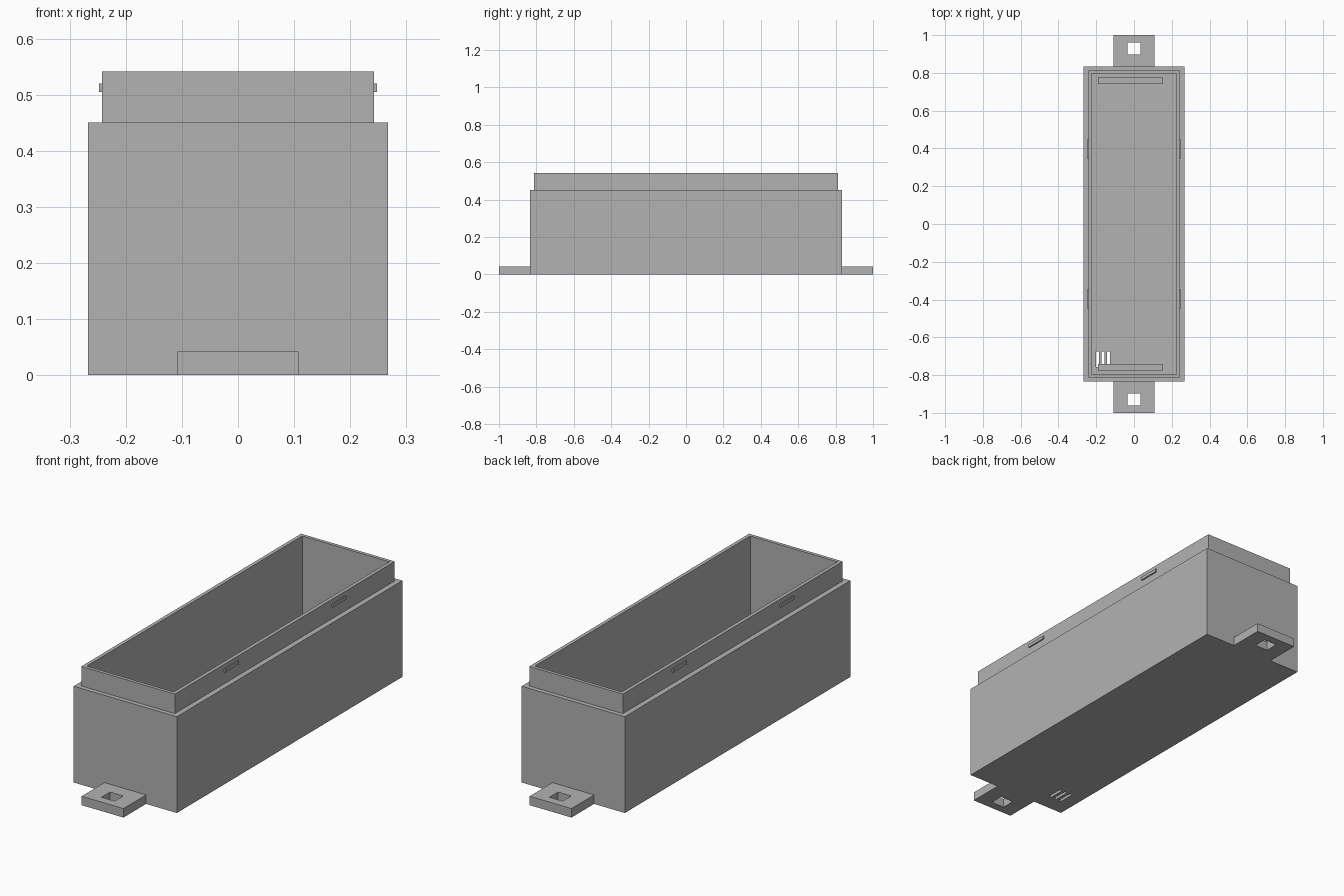
import bpy
import bmesh

if "Cube" in bpy.data.objects:
    bpy.data.objects.remove(bpy.data.objects["Cube"], do_unlink=True)

# Single grey plastic
GREY = (0.448, 0.448, 0.448, 1)
plastic = bpy.data.materials.new("grey_plastic")
plastic.use_nodes = True
plastic.diffuse_color = GREY
plastic.node_tree.nodes["Principled BSDF"].inputs["Base Color"].default_value = GREY

FLOOR = 0.042
BODY_X, BODY_Y, BODY_Z = 0.267, 0.833, 0.45
LIP_X, LIP_Y, LIP_Z = 0.242, 0.812, 0.541
CAV_X, CAV_Y = 0.225, 0.796


def loft(name, rings, closed=False):
    """Join rectangles (x0, x1, y0, y1, z); cap the ends or close the loop."""
    bm = bmesh.new()
    loops = []
    for x0, x1, y0, y1, z in rings:
        corners = ((x0, y0), (x1, y0), (x1, y1), (x0, y1))
        loops.append([bm.verts.new((x, y, z)) for x, y in corners])
    pairs = list(zip(loops, loops[1:]))
    if closed:
        pairs.append((loops[-1], loops[0]))
    else:
        bm.faces.new(loops[0])
        bm.faces.new(loops[-1])
    for a, b in pairs:
        for i in range(4):
            j = (i + 1) % 4
            bm.faces.new((a[i], a[j], b[j], b[i]))
    bmesh.ops.recalc_face_normals(bm, faces=bm.faces)
    mesh = bpy.data.meshes.new(name)
    bm.to_mesh(mesh)
    bm.free()
    mesh.materials.append(plastic)
    obj = bpy.data.objects.new(name, mesh)
    bpy.context.collection.objects.link(obj)
    return obj


def box(name, x0, x1, y0, y1, z0, z1):
    return loft(name, [(x0, x1, y0, y1, z0), (x0, x1, y0, y1, z1)])


def centred(x, y, z):
    return (-x, x, -y, y, z)


# Open case: outer wall, step, raised lip, then down to the inner floor
case = loft("case", [
    centred(BODY_X, BODY_Y, 0),
    centred(BODY_X, BODY_Y, BODY_Z),
    centred(LIP_X, LIP_Y, BODY_Z),
    centred(LIP_X, LIP_Y, LIP_Z),
    centred(CAV_X, CAV_Y, LIP_Z),
    centred(CAV_X, CAV_Y, FLOOR),
])

# Three vent slots through the floor
for i in range(3):
    x = -0.193 + i * 0.029
    cutter = box("slot_cutter", x - 0.0075, x + 0.0075, -0.757, -0.675, -0.02, FLOOR + 0.03)
    cutter.hide_render = True
    mod = case.modifiers.new("vent_slot", "BOOLEAN")
    mod.operation = "DIFFERENCE"
    mod.solver = "EXACT"
    mod.object = cutter
    bpy.context.view_layer.objects.active = case
    bpy.ops.object.modifier_apply(modifier=mod.name)
    bpy.data.objects.remove(cutter, do_unlink=True)

for side, s in (("front", -1), ("back", 1)):
    # Mounting tab with a square screw hole
    ya, yb = sorted((s * BODY_Y, s * 1.0))
    ha, hb = sorted((s * 0.897, s * 0.96))
    outer = (-0.108, 0.108, ya, yb)
    hole = (-0.034, 0.034, ha, hb)
    loft(side + "_mounting_tab",
         [outer + (0,), outer + (FLOOR,), hole + (FLOOR,), hole + (0,)], closed=True)

    # Support rib standing on the floor
    ra, rb = sorted((s * 0.741, s * 0.775))
    box(side + "_support_rib", -0.19, 0.154, ra, rb, FLOOR, 0.1)

    # Small snap ridges on both long sides of the lip
    ca, cb = sorted((s * 0.346, s * 0.448))
    for hand, h in (("right", -1), ("left", 1)):
        xa, xb = sorted((h * LIP_X, h * 0.248))
        box(side + "_" + hand + "_snap_ridge", xa, xb, ca, cb, 0.505, 0.52)
